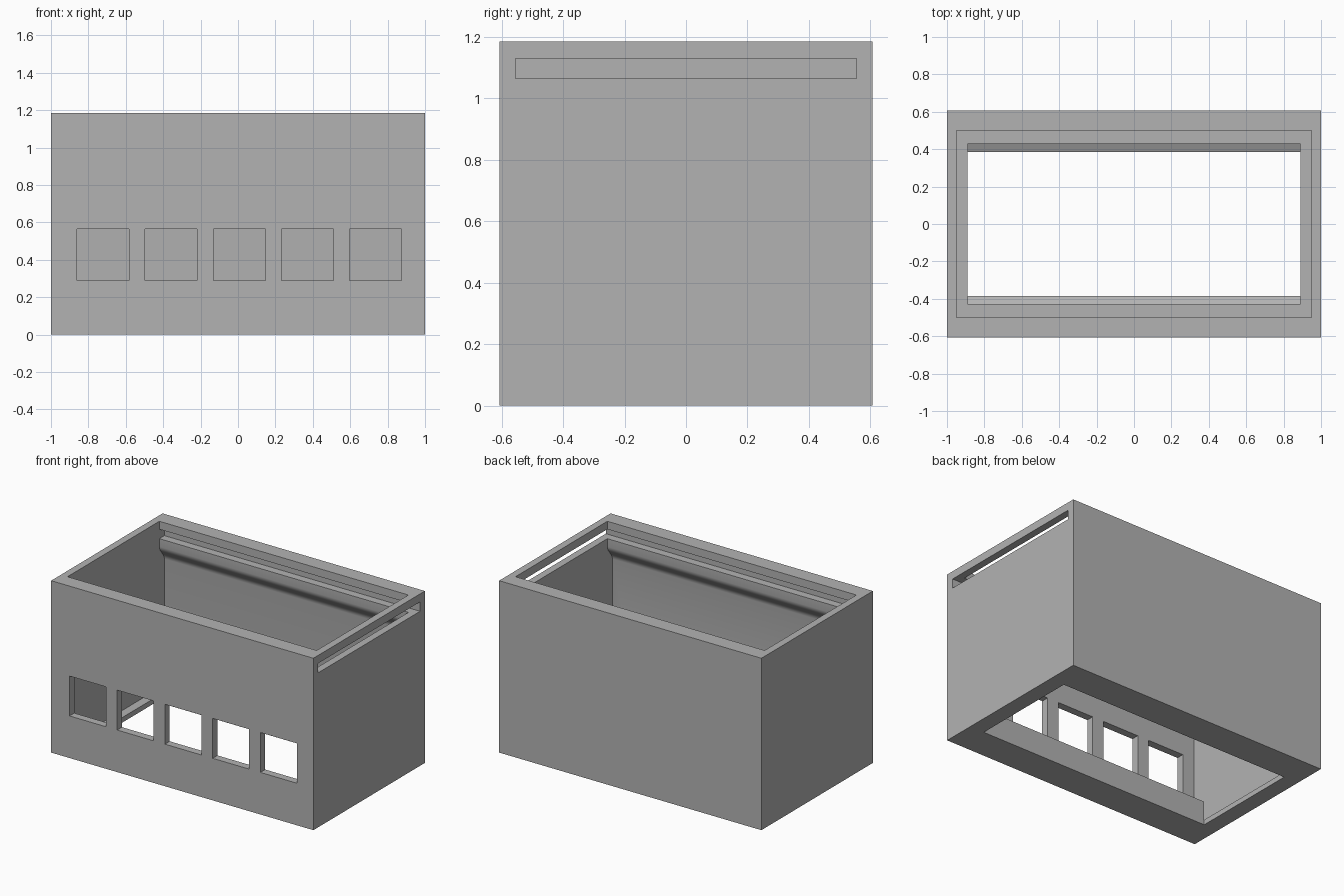
import bpy, bmesh, math

if "Cube" in bpy.data.objects:
    bpy.data.objects.remove(bpy.data.objects["Cube"])

# one plain colour
grey = bpy.data.materials.new("plain_grey")
grey.diffuse_color = (0.45, 0.45, 0.45, 1)
grey.use_nodes = True
grey.node_tree.nodes["Principled BSDF"].inputs["Base Color"].default_value = grey.diffuse_color

# main sizes
HX, HY, HZ = 1.0, 0.607, 1.185      # outer half width, half depth, height
IX, IY, LIP = 0.95, 0.555, 0.50     # cavity half width, half depth, lip half depth
FLOOR = 0.035                       # floor plate thickness
SLOT0, SLOT1 = 1.065, 1.13          # sliding lid slot


def extrude_x(name, profile, x0, x1):
    """Solid with a (y, z) outline running from x0 to x1."""
    bm = bmesh.new()
    a = [bm.verts.new((x0, y, z)) for y, z in profile]
    b = [bm.verts.new((x1, y, z)) for y, z in profile]
    bm.faces.new(a)
    bm.faces.new(b[::-1])
    n = len(a)
    for i in range(n):
        j = (i + 1) % n
        bm.faces.new((a[i], b[i], b[j], a[j]))
    bmesh.ops.recalc_face_normals(bm, faces=bm.faces)
    me = bpy.data.meshes.new(name)
    bm.to_mesh(me)
    bm.free()
    me.materials.append(grey)
    ob = bpy.data.objects.new(name, me)
    bpy.context.collection.objects.link(ob)
    return ob


def box(name, x0, x1, y0, y1, z0, z1):
    return extrude_x(name, [(y0, z0), (y1, z0), (y1, z1), (y0, z1)], x0, x1)


def activate(ob):
    bpy.ops.object.select_all(action='DESELECT')
    ob.select_set(True)
    bpy.context.view_layer.objects.active = ob


def boolean(ob, other, operation='DIFFERENCE'):
    m = ob.modifiers.new("cut", 'BOOLEAN')
    m.operation, m.object, m.solver = operation, other, 'EXACT'
    activate(ob)
    bpy.ops.object.modifier_apply(modifier=m.name)
    bpy.data.objects.remove(other)


# outer shell
body = box("case_body", -HX, HX, -HY, HY, 0, HZ)

# cavity: straight walls, a soft S-curve in to the rails, then the top opening
half = [(IY, FLOOR)]
for i in range(9):
    t = i / 8
    half.append((IY + (LIP - IY) * (1 - math.cos(math.pi * t)) / 2, 0.905 + 0.105 * t))
half.append((LIP, HZ + 0.1))
cavity = half + [(-y, z) for y, z in reversed(half)]
boolean(body, extrude_x("cavity_cutter", cavity, -IX, IX))

# lid slot, open through the right wall
boolean(body, box("slot_cutter", -IX, HX + 0.1, -IY, IY, SLOT0, SLOT1))

# floor opening
boolean(body, box("floor_cutter", -0.89, 0.89, -0.385, 0.385, -0.1, 0.1))

# row of front windows
for i in range(5):
    x = -0.86 + 0.364 * i
    boolean(body, box("window_cutter", x, x + 0.278, -HY - 0.1, -IY + 0.02, 0.29, 0.565))

activate(body)
bpy.ops.object.shade_smooth_by_angle(angle=math.radians(30))

# retaining ribs along the long sides of the floor opening
for name, s in (("front_rib", -1), ("back_rib", 1)):
    extrude_x(name, [(s * 0.385, 0.0), (s * 0.43, 0.0), (s * 0.43, 0.185), (s * 0.385, 0.165)],
              -0.89, 0.89)
